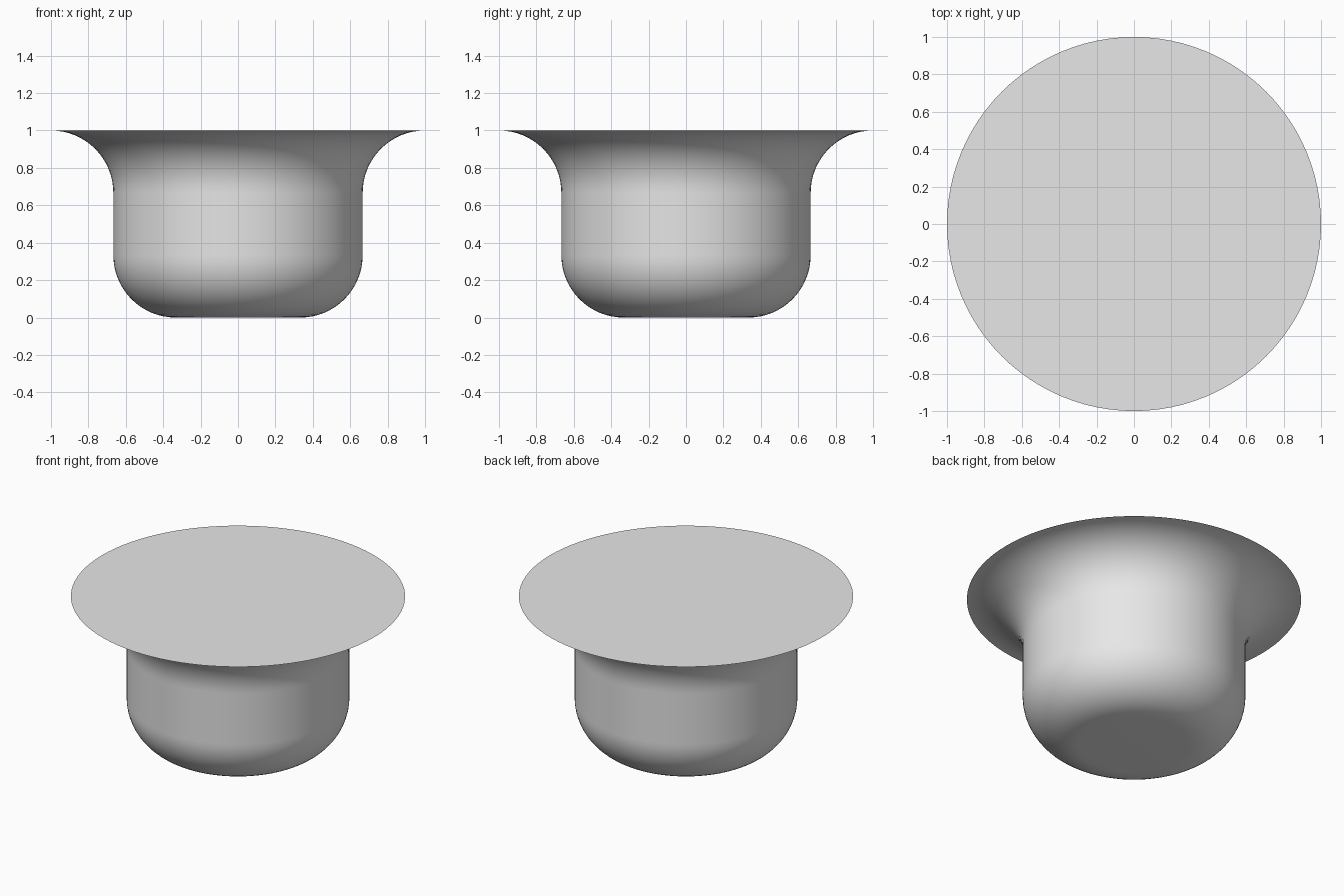
import bpy
import bmesh
import math
from mathutils import Vector

cube = bpy.data.objects.get("Cube")
if cube:
    bpy.data.objects.remove(cube, do_unlink=True)

SEGMENTS = 96
ARC_STEPS = 16
R = 1 / 3  # fillet radius, equal to a third of the height


def arc(cx, cz, start, end):
    """Points (radius, height) along a quarter circle, angles in degrees."""
    points = []
    for i in range(ARC_STEPS + 1):
        a = math.radians(start + (end - start) * i / ARC_STEPS)
        points.append((cx + R * math.cos(a), cz + R * math.sin(a)))
    return points


# Plain grey material
grey = bpy.data.materials.new("plain_grey")
grey.use_nodes = True
colour = (0.8, 0.8, 0.8, 1)
grey.diffuse_color = colour
grey.node_tree.nodes["Principled BSDF"].inputs["Base Color"].default_value = colour

# Half profile: rounded foot, straight wall, flared rim
profile = arc(R, R, -90, 0) + arc(1, 2 * R, 180, 90)

# Revolve the profile into rings, then close the bottom and the flat top
bm = bmesh.new()
rings = []
for radius, z in profile:
    ring = []
    for i in range(SEGMENTS):
        a = 2 * math.pi * i / SEGMENTS
        ring.append(bm.verts.new(Vector((radius * math.cos(a), radius * math.sin(a), z))))
    rings.append(ring)
for low, high in zip(rings, rings[1:]):
    for i in range(SEGMENTS):
        j = (i + 1) % SEGMENTS
        bm.faces.new((low[i], low[j], high[j], high[i]))
bm.faces.new(list(reversed(rings[0])))
bm.faces.new(rings[-1])

mesh = bpy.data.meshes.new("flared_plug")
bm.to_mesh(mesh)
bm.free()
mesh.materials.append(grey)
plug = bpy.data.objects.new("flared_plug", mesh)
bpy.context.collection.objects.link(plug)

# Smooth sides with a crisp rim
bpy.ops.object.select_all(action="DESELECT")
plug.select_set(True)
bpy.context.view_layer.objects.active = plug
bpy.ops.object.shade_smooth_by_angle(angle=math.radians(30))
